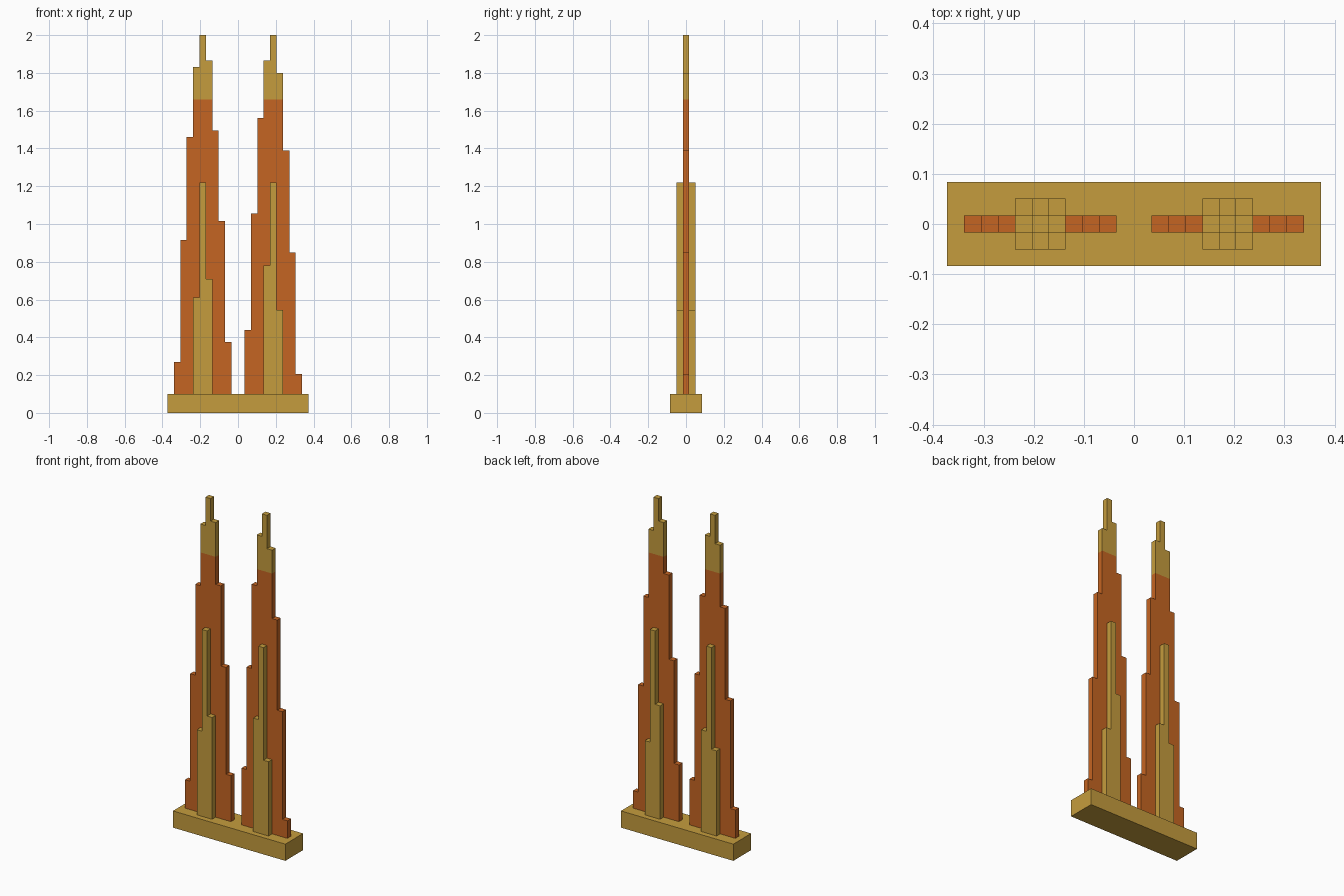
import bpy
import bmesh

cube = bpy.data.objects.get("Cube")
if cube:
    bpy.data.objects.remove(cube, do_unlink=True)

STEP = 0.0338       # width of one column
BASE_TOP = 0.1
CROWN_Z = 1.66      # the towers turn gold above this height


def make_material(name, colour):
    mat = bpy.data.materials.new(name)
    mat.use_nodes = True
    mat.diffuse_color = colour
    mat.node_tree.nodes["Principled BSDF"].inputs["Base Color"].default_value = colour
    return mat


gold = make_material("gold", (0.56, 0.335, 0.047, 1))
orange = make_material("burnt_orange", (0.56, 0.13, 0.016, 1))


def finish(name, bm, materials):
    bmesh.ops.recalc_face_normals(bm, faces=bm.faces)
    mesh = bpy.data.meshes.new(name)
    bm.to_mesh(mesh)
    bm.free()
    for mat in materials:
        mesh.materials.append(mat)
    obj = bpy.data.objects.new(name, mesh)
    bpy.context.collection.objects.link(obj)
    return obj


def stepped_slab(name, centre_x, heights, depth, materials, split=None):
    """Extrude a skyline of equal-width columns, optionally recoloured above split."""
    left = centre_x - len(heights) * STEP / 2
    outline = [(left, BASE_TOP)]
    for i, top in enumerate(heights):
        outline += [(left + i * STEP, top), (left + (i + 1) * STEP, top)]
    outline.append((left + len(heights) * STEP, BASE_TOP))
    bm = bmesh.new()
    face = bm.faces.new([bm.verts.new((x, -depth / 2, z)) for x, z in outline])
    extruded = bmesh.ops.extrude_face_region(bm, geom=[face])["geom"]
    moved = [g for g in extruded if isinstance(g, bmesh.types.BMVert)]
    bmesh.ops.translate(bm, verts=moved, vec=(0, depth, 0))
    if split:
        bmesh.ops.bisect_plane(bm, geom=bm.verts[:] + bm.edges[:] + bm.faces[:],
                               plane_co=(0, 0, split), plane_no=(0, 0, 1))
        for f in bm.faces:
            f.material_index = int(f.calc_center_median().z > split)
    return finish(name, bm, materials)


# Plinth
bm = bmesh.new()
bmesh.ops.create_cube(bm, size=1)
bmesh.ops.scale(bm, verts=bm.verts, vec=(0.745, 0.168, BASE_TOP))
bmesh.ops.translate(bm, verts=bm.verts, vec=(0, 0, BASE_TOP / 2))
finish("base", bm, [gold])

# Two thin towers, each crossed by a thicker, shorter core
towers = {
    "right": (-0.187,
              [0.27, 0.915, 1.46, 1.83, 2.0, 1.865, 1.495, 1.015, 0.375],
              [0.61, 1.22, 0.71]),
    "left": (0.187,
             [0.44, 1.055, 1.56, 1.865, 2.0, 1.8, 1.39, 0.85, 0.205],
             [0.78, 1.22, 0.545]),
}
for side, (x, tower_heights, core_heights) in towers.items():
    stepped_slab(side + "_tower", x, tower_heights, STEP, [orange, gold], CROWN_Z)
    stepped_slab(side + "_core", x, core_heights, STEP * 3, [gold])
